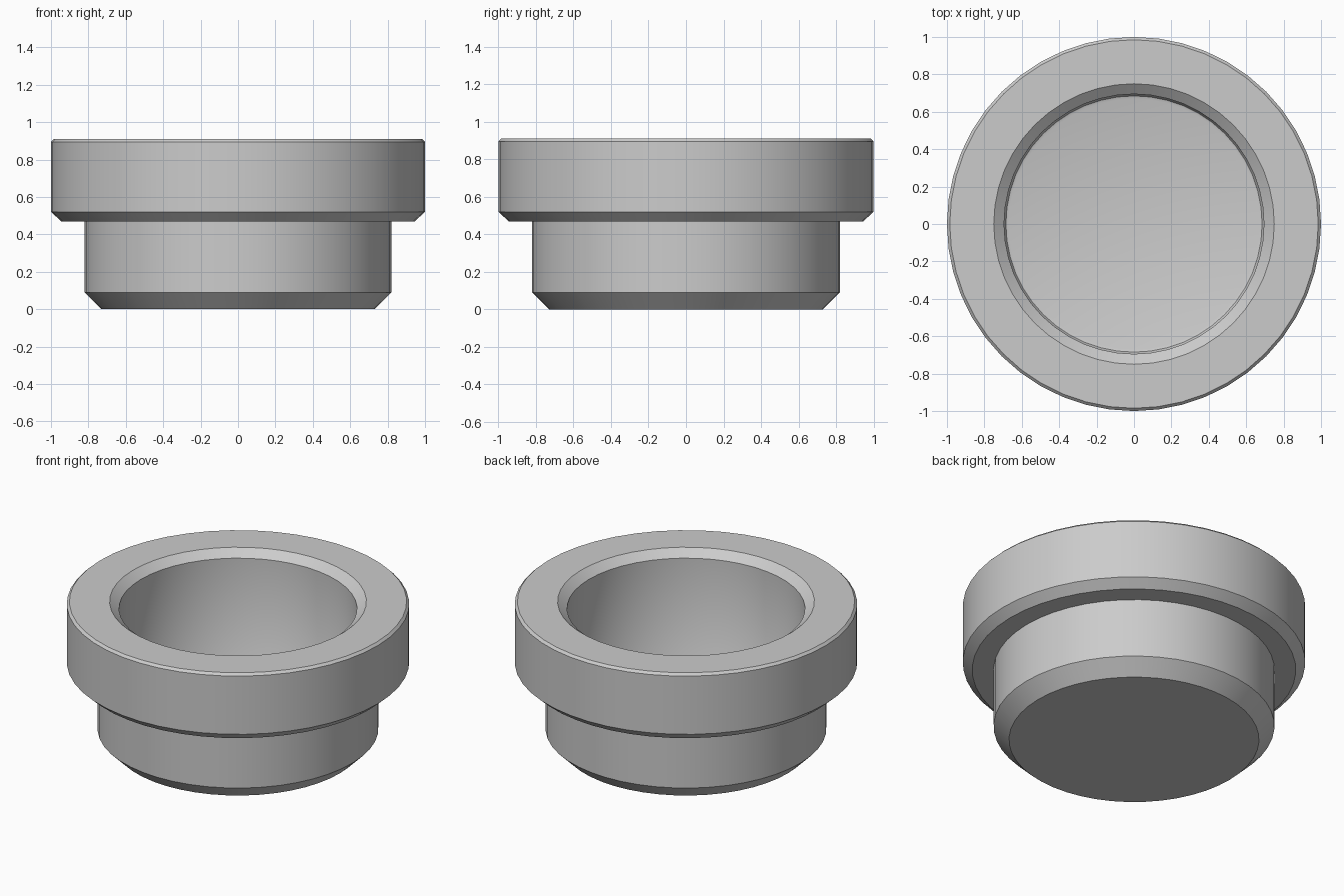
import bpy
import bmesh
import math

SEGMENTS = 48

cube = bpy.data.objects.get("Cube")
if cube:
    bpy.data.objects.remove(cube, do_unlink=True)

# Plain grey material
grey = bpy.data.materials.new("plain grey")
grey.use_nodes = True
colour = (0.6, 0.6, 0.6, 1)
grey.diffuse_color = colour
grey.node_tree.nodes["Principled BSDF"].inputs["Base Color"].default_value = colour

# Half section as (radius, height), from the underside out, over the rim and into the bore
profile = [
    (0.73, 0), (0.82, 0.09), (0.82, 0.47),        # lower body with chamfer
    (0.945, 0.47), (1, 0.52), (1, 0.895),         # wide collar
    (0.985, 0.91), (0.75, 0.91), (0.695, 0.865),  # top face and bore lip
    (0.695, 0.14), (0.685, 0.125), (0.67, 0.12),  # bore wall and floor fillet
]


def lathe(name, points, material):
    """Turn a half section into a closed solid with a flat cap at each end."""
    bm = bmesh.new()
    rings = []
    for radius, z in points:
        angles = [2 * math.pi * i / SEGMENTS for i in range(SEGMENTS)]
        rings.append([bm.verts.new((radius * math.cos(a), radius * math.sin(a), z)) for a in angles])
    for low, high in zip(rings, rings[1:]):
        for i in range(SEGMENTS):
            j = (i + 1) % SEGMENTS
            bm.faces.new((low[i], low[j], high[j], high[i]))
    bm.faces.new(rings[0][::-1])
    bm.faces.new(rings[-1])
    bmesh.ops.recalc_face_normals(bm, faces=bm.faces)
    mesh = bpy.data.meshes.new(name)
    bm.to_mesh(mesh)
    bm.free()
    mesh.materials.append(material)
    obj = bpy.data.objects.new(name, mesh)
    bpy.context.collection.objects.link(obj)
    return obj


# Flanged cup, smooth around and crisp at the chamfers
cup = lathe("flanged_cup", profile, grey)
bpy.ops.object.select_all(action="DESELECT")
cup.select_set(True)
bpy.context.view_layer.objects.active = cup
bpy.ops.object.shade_smooth_by_angle(angle=math.radians(35))
